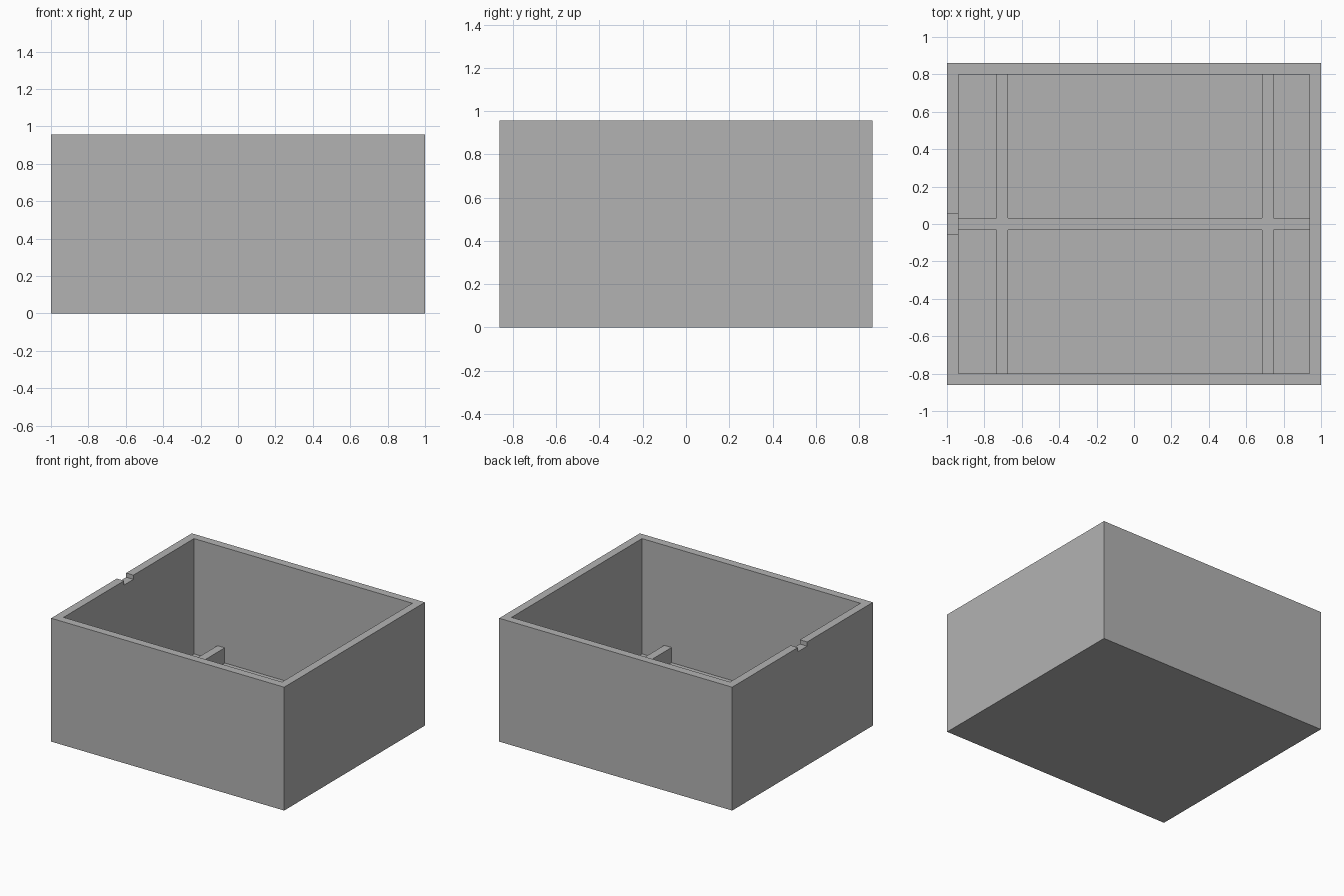
import bpy

if "Cube" in bpy.data.objects:
    bpy.data.objects.remove(bpy.data.objects["Cube"], do_unlink=True)

# Overall sizes
W, D, H = 1.0, 0.862, 0.957     # half width, half depth, full height
T = 0.0625                      # wall, floor and rib thickness
RIB_TOP = 0.18
NOTCH_HALF, NOTCH_DEPTH = 0.057, 0.033

grey = bpy.data.materials.new("plain grey")
grey.use_nodes = True
colour = (0.45, 0.45, 0.45, 1)
grey.diffuse_color = colour
grey.node_tree.nodes["Principled BSDF"].inputs["Base Color"].default_value = colour


def box(name, low, high):
    """Axis-aligned box between two corners."""
    bpy.ops.mesh.primitive_cube_add(size=1)
    ob = bpy.context.object
    ob.name = ob.data.name = name
    for v in ob.data.vertices:
        v.co = [lo if c < 0 else hi for c, lo, hi in zip(v.co, low, high)]
    ob.data.materials.append(grey)
    return ob


def combine(target, tool, operation):
    """Apply a boolean to target and discard the tool."""
    mod = target.modifiers.new(operation.title(), 'BOOLEAN')
    mod.operation, mod.solver, mod.object = operation, 'EXACT', tool
    bpy.context.view_layer.objects.active = target
    bpy.ops.object.modifier_apply(modifier=mod.name)
    bpy.data.objects.remove(tool, do_unlink=True)


# Open box with a small notch in the rim of the right wall
shell = box("box_shell", (-W, -D, 0), (W, D, H))
cavity = box("cavity_cutter", (T - W, T - D, T), (W - T, D - T, H + T))
combine(shell, cavity, 'DIFFERENCE')
notch = box("notch_cutter", (-W - T, -NOTCH_HALF, H - NOTCH_DEPTH),
            (T / 2 - W + T, NOTCH_HALF, H + T))
combine(shell, notch, 'DIFFERENCE')

# Low ribs crossing the floor, set slightly into the walls
SINK = T / 4
ribs = box("floor_ribs", (T - W - SINK, -T / 2, T - SINK),
           (W - T + SINK, T / 2, RIB_TOP))
for x in (-0.705, 0.715):
    cross = box("cross_rib", (x - T / 2, T - D - SINK, T - SINK),
                (x + T / 2, D - T + SINK, RIB_TOP))
    combine(ribs, cross, 'UNION')
combine(shell, ribs, 'UNION')
